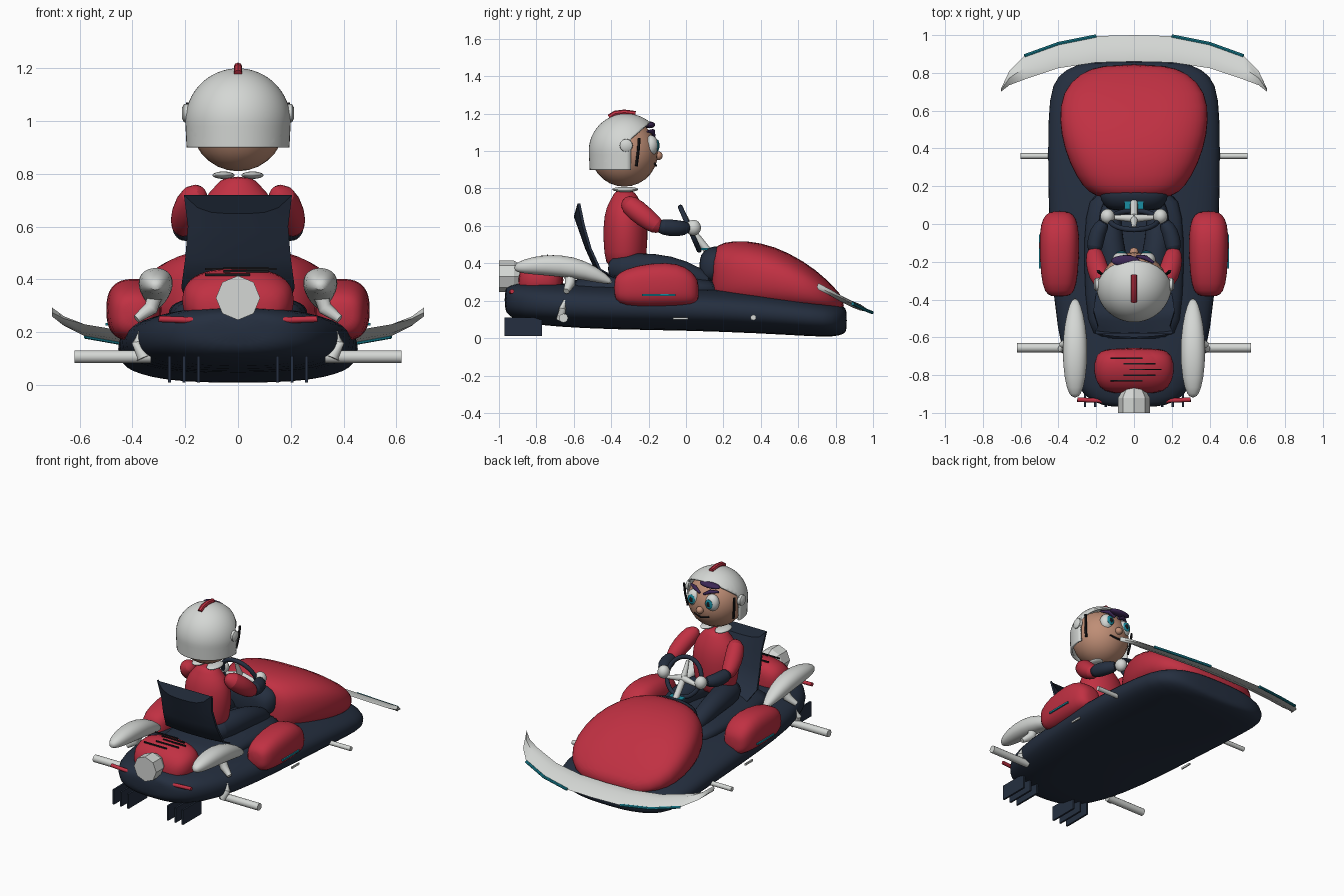
import bpy, bmesh, math
from mathutils import Vector, Matrix

if "Cube" in bpy.data.objects:
    bpy.data.objects.remove(bpy.data.objects["Cube"])


def material(name, *rgb):
    m = bpy.data.materials.new(name)
    m.use_nodes = True
    m.diffuse_color = (*rgb, 1)
    m.node_tree.nodes["Principled BSDF"].inputs["Base Color"].default_value = (*rgb, 1)
    return m


RED = material("red", .53, .03, .055)
NAVY = material("navy", .018, .028, .05)
WHITE = material("off_white", .66, .68, .66)
SKIN = material("skin", .52, .27, .18)
TEAL = material("teal", .01, .27, .36)
PURPLE = material("purple", .045, .02, .09)
BLACK = material("black", .01, .01, .012)


def finish(name, bm, mat, mirror=False, subsurf=0, angle=40):
    bmesh.ops.recalc_face_normals(bm, faces=bm.faces)
    mesh = bpy.data.meshes.new(name)
    bm.to_mesh(mesh)
    bm.free()
    mesh.materials.append(mat)
    if angle:
        mesh.shade_smooth()
        mesh.set_sharp_from_angle(angle=math.radians(angle))
    ob = bpy.data.objects.new(name, mesh)
    bpy.context.collection.objects.link(ob)
    if mirror:
        ob.modifiers.new("Mirror", 'MIRROR').use_mirror_merge = False
    if subsurf:
        s = ob.modifiers.new("Subsurf", 'SUBSURF')
        s.levels = s.render_levels = subsurf
    return ob


def skin(name, rings, mat, **kw):
    """Bridge a list of point rings and cap both ends."""
    bm = bmesh.new()
    loops = [[bm.verts.new(p) for p in ring] for ring in rings]
    n = len(loops[0])
    for a, b in zip(loops, loops[1:]):
        for i in range(n):
            j = (i + 1) % n
            bm.faces.new((a[i], a[j], b[j], b[i]))
    bm.faces.new(loops[0])
    bm.faces.new(loops[-1])
    return finish(name, bm, mat, **kw)


def loft(name, sections, mat, power=2.6, cx=0, upright=False, n=24, **kw):
    """Rounded sections (station, half width, low, high) along y, or along z."""
    rings = []
    for s, w, low, high in sections:
        ring = []
        for k in range(n):
            c, d = math.cos(math.tau * k / n), math.sin(math.tau * k / n)
            x = cx + w * math.copysign(abs(c) ** (2 / power), c)
            t = (low + high) / 2 + (high - low) / 2 * math.copysign(abs(d) ** (2 / power), d)
            ring.append((x, t, s) if upright else (x, s, t))
        rings.append(ring)
    return skin(name, rings, mat, angle=60, **{"subsurf": 1, **kw})


def tube(name, points, radii, mat, n=12, **kw):
    pts = [Vector(p) for p in points]
    if not isinstance(radii, (list, tuple)):
        radii = [radii] * len(pts)
    rings = []
    for i, p in enumerate(pts):
        q = (pts[min(i + 1, len(pts) - 1)] - pts[max(i - 1, 0)]).to_track_quat('Z', 'Y')
        rings.append([p + q @ Vector((radii[i] * math.cos(math.tau * k / n),
                                      radii[i] * math.sin(math.tau * k / n), 0)) for k in range(n)])
    return skin(name, rings, mat, **kw)


def ball(name, loc, size, mat, **kw):
    bm = bmesh.new()
    bmesh.ops.create_uvsphere(bm, u_segments=24, v_segments=14, radius=1,
                              matrix=Matrix.Translation(loc) @ Matrix.Diagonal((*size, 1)))
    return finish(name, bm, mat, **kw)


def box(name, loc, size, mat, **kw):
    bm = bmesh.new()
    bmesh.ops.create_cube(bm, size=1, matrix=Matrix.Translation(loc) @ Matrix.Diagonal((*size, 1)))
    return finish(name, bm, mat, angle=0, **kw)


# Body: hull, cockpit tub, hood, side pods, engine cover, rear fenders
loft("hull", [(-.97, .12, .15, .26), (-.95, .21, .12, .28), (-.88, .3, .08, .3), (-.7, .385, .06, .295),
              (-.4, .43, .045, .285), (0, .455, .04, .275), (.4, .46, .025, .25), (.68, .455, .008, .21),
              (.79, .41, .006, .19), (.845, .31, .02, .17), (.86, .2, .04, .15)], NAVY)
loft("cockpit_tub", [(-.62, .2, .2, .3), (-.55, .25, .2, .34), (-.2, .27, .2, .34),
                     (.05, .26, .2, .34), (.2, .22, .2, .3)], NAVY)
loft("hood", [(.135, .16, .2, .45), (.16, .24, .16, .5), (.25, .31, .14, .525), (.4, .375, .13, .515),
              (.55, .4, .12, .46), (.7, .385, .12, .365), (.8, .29, .13, .265), (.845, .16, .14, .21)], RED)
loft("side_pod", [(-.385, .04, .23, .31), (-.365, .08, .18, .35), (-.27, .1, .165, .39), (-.1, .108, .165, .41),
                  (0, .1, .17, .385), (.055, .075, .18, .33), (.068, .03, .21, .29)], RED, cx=.395, mirror=True)
loft("engine_cover", [(-.9, .12, .24, .33), (-.87, .19, .22, .4), (-.78, .22, .2, .445),
                      (-.69, .205, .2, .445), (-.655, .15, .24, .38)], RED)
loft("rear_fender", [(-.92, .015, .36, .39), (-.88, .045, .345, .42), (-.75, .066, .335, .45),
                     (-.6, .066, .32, .44), (-.47, .045, .295, .38), (-.39, .015, .285, .31)],
     WHITE, power=2.2, cx=.312, mirror=True)

# Vent slats on the engine cover
for i, shift in enumerate((-.04, .03, .06, .03, -.04)):
    y = -.71 - .03 * i
    box(f"vent_slat_{i + 1}", (shift, y, .442 - 3 * (y + .74) ** 2), (.17, .007, .009), BLACK)

# Tail: exhaust, lights, rear fins
tube("exhaust", [(0, -.86, .33), (0, -.92, .33), (0, -1, .33)], [.05, .084, .084], WHITE, n=8, angle=20)
tube("tail_light", [(.17, -.935, .245), (.3, -.93, .25)], .012, RED, mirror=True)
for i in range(3):
    x = .15 + .055 * i
    skin(f"rear_fin_{i + 1}", [[(x + d, -.97, .01), (x + d, -.77, .01), (x + d, -.77, .11), (x + d, -.97, .11)]
                               for d in (-.006, .006)], NAVY, mirror=True, angle=0)

# Axles with their brackets
tube("rear_axle", [(.33, -.655, .107), (.62, -.655, .107)], .024, WHITE, mirror=True)
tube("front_axle", [(.42, .36, .11), (.6, .36, .11)], .015, WHITE, mirror=True)
tube("lower_bracket", [(.36, -.67, .1), (.385, -.66, .16), (.37, -.65, .2)], [.024, .018, .01], WHITE, mirror=True)
tube("upper_bracket", [(.31, -.62, .35), (.33, -.62, .29), (.385, -.64, .25)], [.03, .028, .016], WHITE, mirror=True)

# Front wing, a tilted crescent with trimmed leading edge
half = [(0, 1, .86), (.2, .995, .855), (.4, .955, .825), (.58, .89, .765), (.66, .81, .735), (.705, .715, .7)]


def wing_z(x, y):
    return .135 + .36 * (1 - y) + .03 * (abs(x) / .7) ** 6


rings = []
for x, front, back in [(-a, b, c) for a, b, c in half[:0:-1]] + half:
    mid = (front + back) / 2
    rings.append([(x, front, wing_z(x, front)), (x, mid, wing_z(x, mid) + .022),
                  (x, back, wing_z(x, back)), (x, mid, wing_z(x, mid) - .012)])
skin("front_wing", rings, WHITE, angle=50)
tube("wing_trim", [(x, y, wing_z(x, y)) for x, y, _ in half[1:4]], .009, TEAL, n=8, mirror=True)

# Side trims
box("pod_trim", (.498, -.145, .23), (.009, .18, .011), TEAL, mirror=True)
box("hull_marker", (.453, -.03, .105), (.009, .08, .012), WHITE, mirror=True)

# Seat shell with a dipped top edge
rings = []
for y, z, w, dip in [(-.4, .32, .2, 0), (-.49, .37, .215, 0), (-.54, .48, .2, 0),
                     (-.575, .6, .19, .02), (-.6, .72, .205, .07)]:
    front, back = [], []
    for k in range(-4, 5):
        t = abs(k) / 4
        p = Vector((w * k / 4, y + .02 * t * t, z - dip * (1 - t ** 4)))
        front.append(p + Vector((0, .025 - .01 * t, 0)))
        back.append(p)
    rings.append(front + back[::-1])
skin("seat", rings, NAVY, angle=50)

# Driver body and limbs
loft("torso", [(.36, .12, -.42, -.22), (.45, .145, -.44, -.21), (.6, .165, -.445, -.2), (.7, .14, -.43, -.225),
               (.76, .08, -.39, -.26), (.79, .055, -.38, -.28)], RED, power=2, upright=True)
ball("collar", (.055, -.325, .795), (.042, .07, .014), WHITE, mirror=True)
tube("upper_arm", [(.13, -.33, .735), (.165, -.31, .72), (.2, -.22, .645), (.21, -.15, .595), (.21, -.13, .58)],
     [.02, .062, .06, .048, .02], RED, mirror=True, subsurf=1)
tube("forearm", [(.21, -.16, .6), (.21, -.13, .595), (.195, -.04, .585), (.15, .02, .59)],
     [.02, .048, .046, .034], NAVY, mirror=True, subsurf=1)
ball("hand", (.14, .04, .59), (.038, .04, .042), WHITE, mirror=True)
tube("leg", [(.07, -.42, .37), (.08, -.36, .37), (.12, -.16, .38), (.13, -.02, .36), (.12, .15, .28)],
     [.04, .09, .078, .066, .05], NAVY, mirror=True, subsurf=1)

# Steering wheel, column and dashboard
bpy.ops.mesh.primitive_torus_add(major_radius=.125, minor_radius=.014, major_segments=32, minor_segments=10,
                                 location=(0, .02, .585), rotation=(math.radians(113.5), 0, 0))
wheel = bpy.context.object
wheel.name = "steering_wheel"
wheel.data.materials.append(NAVY)
wheel.data.shade_smooth()
tube("steering_column", [(0, .025, .58), (0, .13, .45)], .02, WHITE)
tube("wheel_spoke", [(0, .03, .58), (.115, .035, .56)], [.022, .012], WHITE, mirror=True)
tube("upper_spoke", [(0, .03, .57), (0, -.02, .68)], [.022, .01], WHITE)
loft("dashboard", [(.07, .12, .3, .42), (.09, .16, .28, .47), (.16, .19, .28, .5), (.2, .17, .3, .48)], NAVY)
box("dash_panel", (0, .1, .476), (.1, .04, .009), TEAL)

# Head and helmet
ball("head", (0, -.33, .99), (.178, .18, .18), SKIN)
bm = bmesh.new()
bmesh.ops.create_uvsphere(bm, u_segments=48, v_segments=32, radius=.2, matrix=Matrix.Translation((0, -.32, 1)))


def cut(point, normal, clear=False):
    bmesh.ops.bisect_plane(bm, geom=bm.verts[:] + bm.edges[:] + bm.faces[:], plane_co=point,
                           plane_no=normal, clear_inner=clear)


cut((0, 0, .9), (0, 0, 1), True)
for v in bm.verts:
    if v.co.z < 1:
        flat = Vector((v.co.x, v.co.y + .32)).normalized() * (.2 - .05 * (1 - v.co.z))
        v.co.x, v.co.y = flat.x, flat.y - .32
brow = Vector((0, -.295, 1.065))
slope = Vector((0, -.65, .76))
cut(brow, (0, 1, 0))
cut(brow, slope)
opening = [f for f in bm.faces if f.calc_center_median().y > brow.y
           and (f.calc_center_median() - brow).dot(slope) < 0]
bmesh.ops.delete(bm, geom=opening, context='FACES')
helmet = finish("helmet", bm, WHITE)
shell = helmet.modifiers.new("Solidify", 'SOLIDIFY')
shell.thickness = .012
tube("helmet_crest", [(0, -.41, 1.18), (0, -.38, 1.2), (0, -.33, 1.206), (0, -.27, 1.198)], .016, RED, n=8)
tube("ear_disc", [(.185, -.32, 1.03), (.205, -.32, 1.03), (.213, -.32, 1.03)], [.036, .034, .02], WHITE, mirror=True)
tube("face_strap", [(.172, -.265, .92), (.185, -.255, 1), (.19, -.25, 1.07)], .008, BLACK, n=6, mirror=True)

# Face
ball("eye", (.068, -.188, 1.03), (.046, .04, .055), WHITE, mirror=True)
ball("iris", (.066, -.151, 1.03), (.027, .007, .032), TEAL, mirror=True)
ball("pupil", (.065, -.146, 1.03), (.013, .005, .017), BLACK, mirror=True)
ball("nose", (0, -.15, .975), (.024, .025, .024), SKIN)
tube("eyebrow", [(.015, -.17, 1.08), (.06, -.178, 1.105), (.105, -.205, 1.105)], [.007, .013, .006],
     PURPLE, mirror=True)
ball("hair_tuft", (-.045, -.195, 1.14), (.075, .03, .018), PURPLE)
tube("mouth", [(-.055, -.17, .935), (0, -.16, .922), (.055, -.17, .935)], .006, BLACK, n=6)
